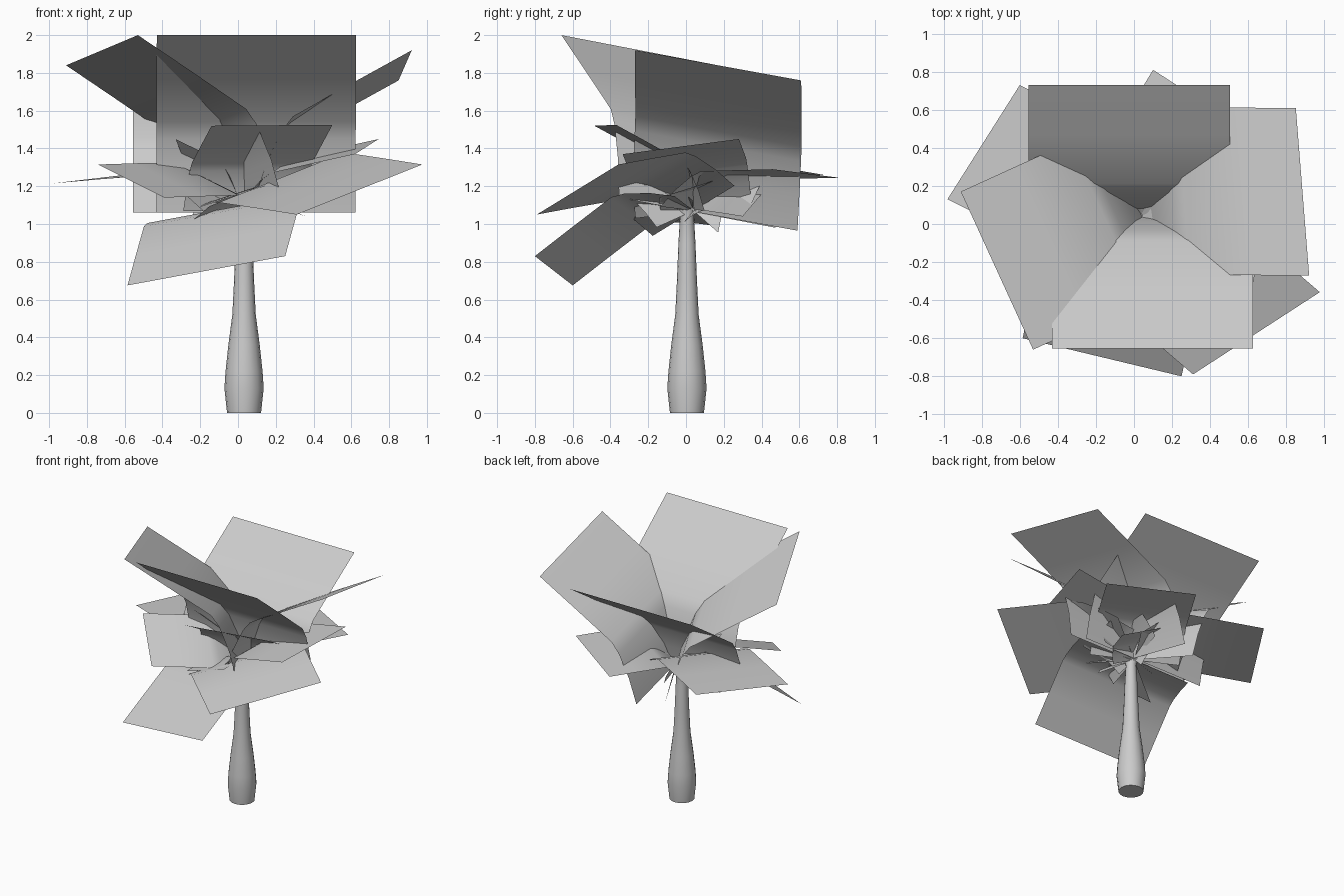
import bpy
import bmesh
from math import cos, sin, pi
from mathutils import Vector

cube = bpy.data.objects.get("Cube")
if cube:
    bpy.data.objects.remove(cube, do_unlink=True)

grey = bpy.data.materials.new("plain_grey")
grey.use_nodes = True
grey.diffuse_color = (0.6, 0.6, 0.6, 1)
grey.node_tree.nodes["Principled BSDF"].inputs["Base Color"].default_value = (0.6, 0.6, 0.6, 1)

CROWN = Vector((0.03, 0.04, 1.07))
# Leaf bend: (fraction of length outward, fraction of length bulged upward)
BEND = [(0, 0), (0.15, 0.085), (0.31, 0.147), (0.395, 0.159), (0.7, 0.08), (1, 0)]


def finish(bm, name):
    mesh = bpy.data.meshes.new(name)
    bm.to_mesh(mesh)
    bm.free()
    mesh.materials.append(grey)
    obj = bpy.data.objects.new(name, mesh)
    bpy.context.collection.objects.link(obj)
    for other in bpy.context.selected_objects:
        other.select_set(False)
    obj.select_set(True)
    bpy.context.view_layer.objects.active = obj
    bpy.ops.object.shade_smooth_by_angle(angle=pi / 4)
    return obj


def leaf(name, tip_a, tip_b, root=CROWN):
    """Bent rectangular card from the crown to an outer edge."""
    a, b, root = Vector(tip_a), Vector(tip_b), Vector(root)
    half = (b - a) / 2
    reach = (a + b) / 2 - root
    up = reach.cross(half).normalized() * reach.length
    if up.z < 0:
        up = -up
    bm = bmesh.new()
    rows = []
    for along, bulge in BEND:
        mid = root + reach * along + up * bulge
        rows.append([bm.verts.new(mid - half), bm.verts.new(mid + half)])
    for (p, q), (r, s) in zip(rows, rows[1:]):
        bm.faces.new((p, q, s, r))
    bm.normal_update()
    if sum(f.normal.z for f in bm.faces) < 0:
        bmesh.ops.reverse_faces(bm, faces=bm.faces[:])
    return finish(bm, name)


# Trunk: bottle-shaped turned profile
PROFILE = [(0.09, 0), (0.104, 0.13), (0.098, 0.22), (0.083, 0.36), (0.062, 0.52),
           (0.053, 0.7), (0.045, 0.9), (0.037, 1.04), (0.05, 1.09)]
SIDES = 16
bm = bmesh.new()
rings = [[bm.verts.new((0.032 + r * cos(2 * pi * i / SIDES), 0.005 + r * sin(2 * pi * i / SIDES), z))
          for i in range(SIDES)] for r, z in PROFILE]
for low, high in zip(rings, rings[1:]):
    for i in range(SIDES):
        j = (i + 1) % SIDES
        bm.faces.new((low[i], low[j], high[j], high[i]))
bm.faces.new(rings[0][::-1])
bm.faces.new(rings[-1])
finish(bm, "trunk")

# Large upright leaves
leaf("upper_leaf_back", (-0.555, 0.73, 1.8), (0.505, 0.73, 1.8), (-0.025, 0.07, 1.06))
leaf("upper_leaf_left", (0.92, -0.27, 1.92), (0.85, 0.61, 1.76), (0.055, 0.15, 1.045))
leaf("upper_leaf_front", (-0.43, -0.655, 2), (0.625, -0.655, 2), (0.095, 0.04, 1.06))
leaf("upper_leaf_right", (-0.53, -0.66, 2), (-0.91, 0.17, 1.84), (0.04, 0.06, 1.06))

# Spreading and drooping leaves
leaf("lower_leaf_front", (0.25, -0.8, 0.83), (-0.585, -0.6, 0.675))
leaf("lower_leaf_front_left", (0.976, -0.358, 1.315), (0.31, -0.79, 1.05))
leaf("lower_leaf_back_right", (-0.98, 0.13, 1.215), (-0.6, 0.73, 1.26))
leaf("lower_leaf_back_left", (0.1, 0.81, 1.245), (0.64, 0.46, 1.29))
leaf("middle_leaf_left", (0.745, 0.28, 1.45), (0.62, -0.335, 1.37))
leaf("middle_leaf_right", (-0.74, -0.13, 1.315), (-0.39, -0.52, 1.14))
leaf("middle_leaf_front", (-0.14, -0.485, 1.52), (0.5, -0.37, 1.525))

# Small leaves around the crown
SMALL = [
    ((0.36, 0.3, 1.04), (0.05, 0.41, 1.17)),
    ((-0.33, -0.1, 1.45), (-0.24, 0.16, 1.22)),
    ((-0.2, -0.36, 1.09), (0.14, -0.37, 1.2)),
    ((0.36, -0.14, 1.14), (0.34, 0.18, 1.24)),
    ((-0.2, 0.36, 1.16), (-0.34, 0.08, 1.1)),
]
for n, (a, b) in enumerate(SMALL, 1):
    leaf(f"small_leaf_{n}", a, b)
